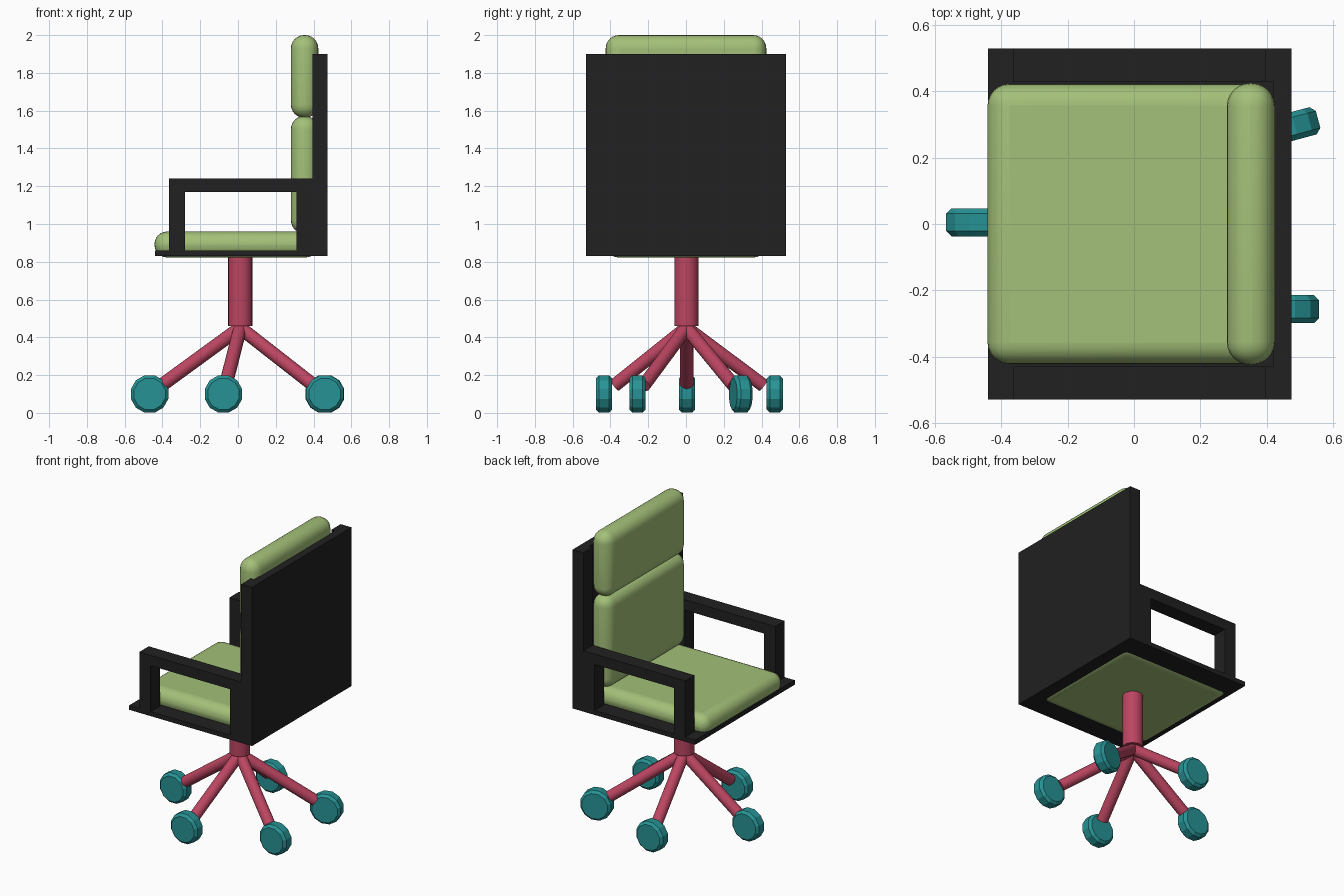
import bpy
from math import pi, radians
from mathutils import Vector

if "Cube" in bpy.data.objects:
    bpy.data.objects.remove(bpy.data.objects["Cube"])


def material(name, rgb):
    m = bpy.data.materials.new(name)
    m.diffuse_color = (*rgb, 1)
    m.use_nodes = True
    m.node_tree.nodes["Principled BSDF"].inputs["Base Color"].default_value = m.diffuse_color
    return m


black = material("black_frame", (0.015, 0.015, 0.015))
green = material("green_fabric", (0.37, 0.53, 0.19))
red = material("red_metal", (0.50, 0.06, 0.12))
teal = material("teal_wheel", (0.02, 0.29, 0.30))


def box(name, x, y, z, mat, bevel=0):
    """Box given by its (min, max) range on each axis, optionally rounded."""
    bpy.ops.mesh.primitive_cube_add(size=1)
    o = bpy.context.object
    o.name = name
    o.location = [(a + b) / 2 for a, b in (x, y, z)]
    o.scale = [b - a for a, b in (x, y, z)]
    bpy.ops.object.transform_apply(location=False, rotation=False, scale=True)
    o.data.materials.append(mat)
    if bevel:
        b = o.modifiers.new("round", 'BEVEL')
        b.width = bevel
        b.segments = 6
        bpy.ops.object.shade_smooth_by_angle(angle=radians(40))
    return o


def rod(name, start, end, radius, mat, sides=20):
    """Cylinder between two points."""
    start, end = Vector(start), Vector(end)
    d = end - start
    bpy.ops.mesh.primitive_cylinder_add(
        vertices=sides, radius=radius, depth=d.length, location=(start + end) / 2,
        rotation=d.to_track_quat('Z', 'Y').to_euler())
    o = bpy.context.object
    o.name = name
    o.data.materials.append(mat)
    bpy.ops.object.shade_smooth_by_angle(angle=radians(40))
    return o


# Frame: seat plate, recessed back panel, side posts and arms
box("seat_plate", (-0.44, 0.475), (-0.53, 0.53), (0.83, 0.86), black)
box("back_panel", (0.42, 0.475), (-0.43, 0.43), (0.86, 1.90), black)
for side, y in (("right", (-0.53, -0.43)), ("left", (0.43, 0.53))):
    box(side + "_back_post", (0.395, 0.475), y, (0.86, 1.90), black)
    box(side + "_arm_front_post", (-0.365, -0.28), y, (0.86, 1.17), black)
    box(side + "_arm_rear_post", (0.31, 0.395), y, (0.86, 1.17), black)
    box(side + "_arm_rest", (-0.365, 0.395), y, (1.17, 1.24), black)

# Cushions
box("seat_cushion", (-0.442, 0.425), (-0.423, 0.423), (0.823, 0.96), green, 0.066)
box("lower_back_cushion", (0.28, 0.425), (-0.425, 0.425), (0.95, 1.572), green, 0.07)
box("upper_back_cushion", (0.28, 0.425), (-0.425, 0.425), (1.562, 2.0), green, 0.07)

# Column
hub = Vector((0.012, 0.002, 0.45))
rod("column", (0.012, 0.002, 0.46), (0.012, 0.002, 0.84), 0.064, red, 24)

# Five legs with chamfered twelve-sided wheels: x, y, swivel angle
wheels = [(-0.468, 0.005, 0), (-0.077, -0.435, 0), (0.46, -0.257, 0),
          (0.46, 0.29, 15), (-0.077, 0.47, 0)]
for i, (x, y, swivel) in enumerate(wheels, 1):
    centre = Vector((x, y, 0.10))
    rod(f"leg_{i}", hub.lerp(centre, 0.03), hub.lerp(centre, 0.87), 0.036, red)
    bpy.ops.mesh.primitive_cylinder_add(vertices=12, radius=0.1025, depth=0.085)
    w = bpy.context.object
    w.name = f"wheel_{i}"
    w.rotation_euler = (0, 0, radians(15))
    bpy.ops.object.transform_apply(location=False, rotation=True, scale=False)
    w.location = centre
    w.rotation_euler = (pi / 2, 0, radians(swivel))
    w.data.materials.append(teal)
    b = w.modifiers.new("chamfer", 'BEVEL')
    b.width = 0.016
    b.segments = 1
    b.limit_method = 'ANGLE'
    b.angle_limit = radians(45)
